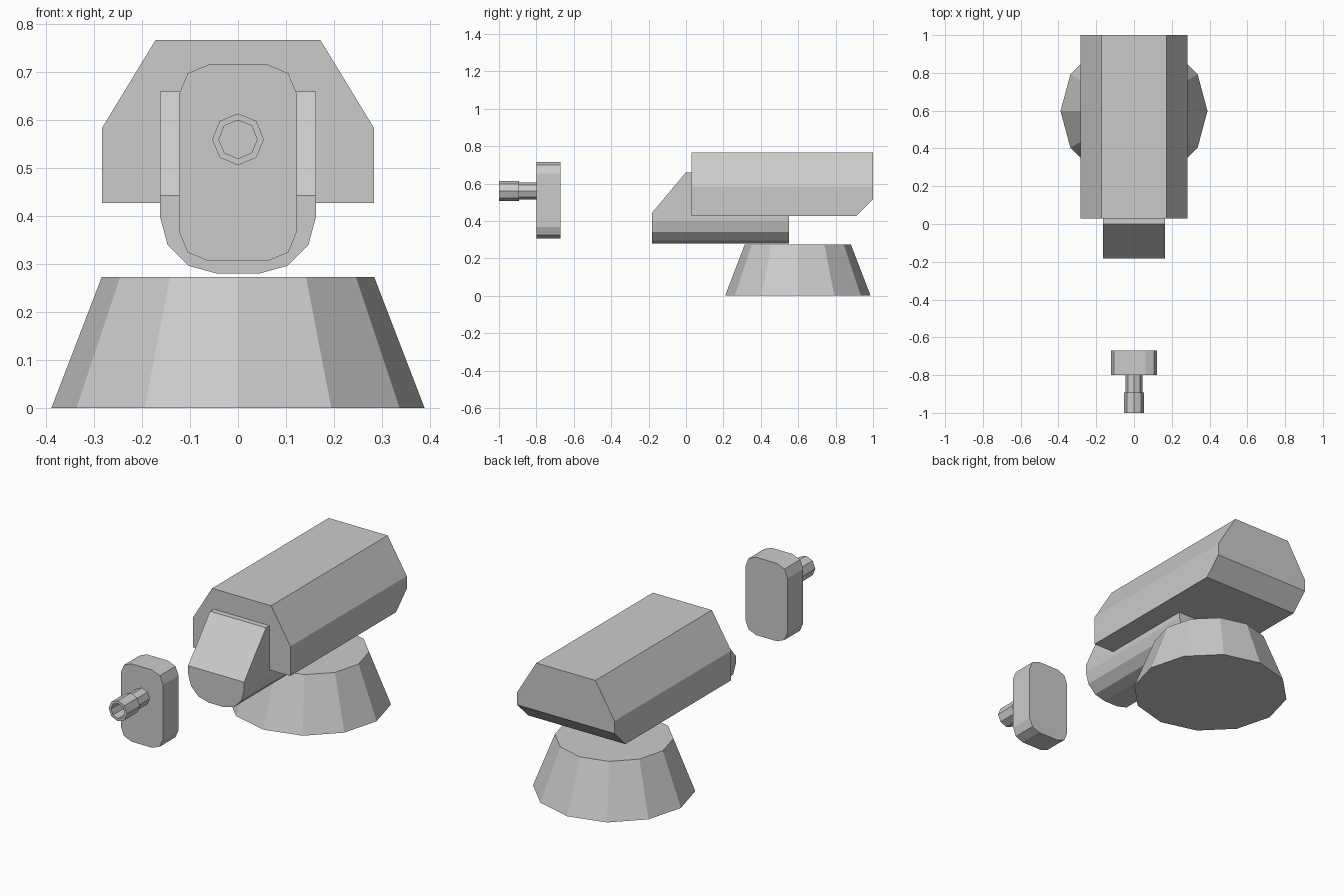
import bpy, bmesh
from math import pi, sin, cos
from mathutils import Vector, Matrix

if "Cube" in bpy.data.objects:
    bpy.data.objects.remove(bpy.data.objects["Cube"])


def finish(name, bm):
    bmesh.ops.recalc_face_normals(bm, faces=bm.faces)
    me = bpy.data.meshes.new(name)
    bm.to_mesh(me)
    bm.free()
    ob = bpy.data.objects.new(name, me)
    bpy.context.collection.objects.link(ob)
    return ob


def extrude_y(name, half, y0, y1, cut=None):
    """Mirror a right-half (x, z) profile, extrude along y, optionally slice off a corner."""
    pts = half + [(-x, z) for x, z in reversed(half)]
    bm = bmesh.new()
    face = bm.faces.new([bm.verts.new((x, y0, z)) for x, z in pts])
    new = bmesh.ops.extrude_face_region(bm, geom=[face])["geom"]
    bmesh.ops.translate(bm, vec=(0, y1 - y0, 0),
                        verts=[v for v in new if isinstance(v, bmesh.types.BMVert)])
    if cut:
        co, no = cut
        bmesh.ops.bisect_plane(bm, geom=bm.verts[:] + bm.edges[:] + bm.faces[:],
                               plane_co=co, plane_no=no, clear_outer=True)
        bmesh.ops.holes_fill(bm, edges=[e for e in bm.edges if e.is_boundary])
    return finish(name, bm)


def corner(cx, cz, r, a0, a1, n):
    """Points of a rounded corner with n segments, angles in degrees."""
    angs = [(a0 + (a1 - a0) * i / n) * pi / 180 for i in range(n + 1)]
    return [(cx + r * cos(a), cz + r * sin(a)) for a in angs]


def lathe_y(name, profile, z, sides):
    """Revolve (radius, y) points about a y-parallel axis, capping both ends."""
    bm = bmesh.new()
    rings = [[bm.verts.new((r * cos(2 * pi * i / sides), y, z + r * sin(2 * pi * i / sides)))
              for i in range(sides)] for r, y in profile]
    for a, b in zip(rings, rings[1:]):
        for i in range(sides):
            j = (i + 1) % sides
            bm.faces.new((a[i], a[j], b[j], b[i]))
    bm.faces.new(rings[0])
    bm.faces.new(rings[-1])
    return finish(name, bm)


# Twelve-sided tapered pedestal
bm = bmesh.new()
bmesh.ops.create_cone(bm, cap_ends=True, segments=12, radius1=0.389, radius2=0.284,
                      depth=0.273, matrix=Matrix.Translation((0, 0.598, 0.1365)))
finish("pedestal", bm)

# Long upper body with a chamfered lower rear edge
extrude_y("upper_body", [(0.284, 0.427), (0.284, 0.583), (0.172, 0.767)], 0.03, 1.0,
          (Vector((0, 1.0, 0.517)), Vector((0, 1, -1))))

# Lower housing with rounded belly and sloping nose
extrude_y("lower_housing", corner(0.043, 0.40, 0.12, -90, 0, 3) + [(0.163, 0.66)], -0.182, 0.55,
          (Vector((0, -0.182, 0.443)), Vector((0, -0.217, 0.182))))

# Separate front plate with two-segment rounded corners
extrude_y("front_plate", corner(0.061, 0.368, 0.062, -90, 0, 2)
          + corner(0.061, 0.654, 0.062, 0, 90, 2), -0.8, -0.67)

# Hollow octagonal nozzle on a thinner neck
lathe_y("nozzle", [(0.045, -0.795), (0.045, -0.892), (0.054, -0.892), (0.054, -1.0),
                   (0.04, -1.0), (0.04, -0.9)], 0.56, 8)
